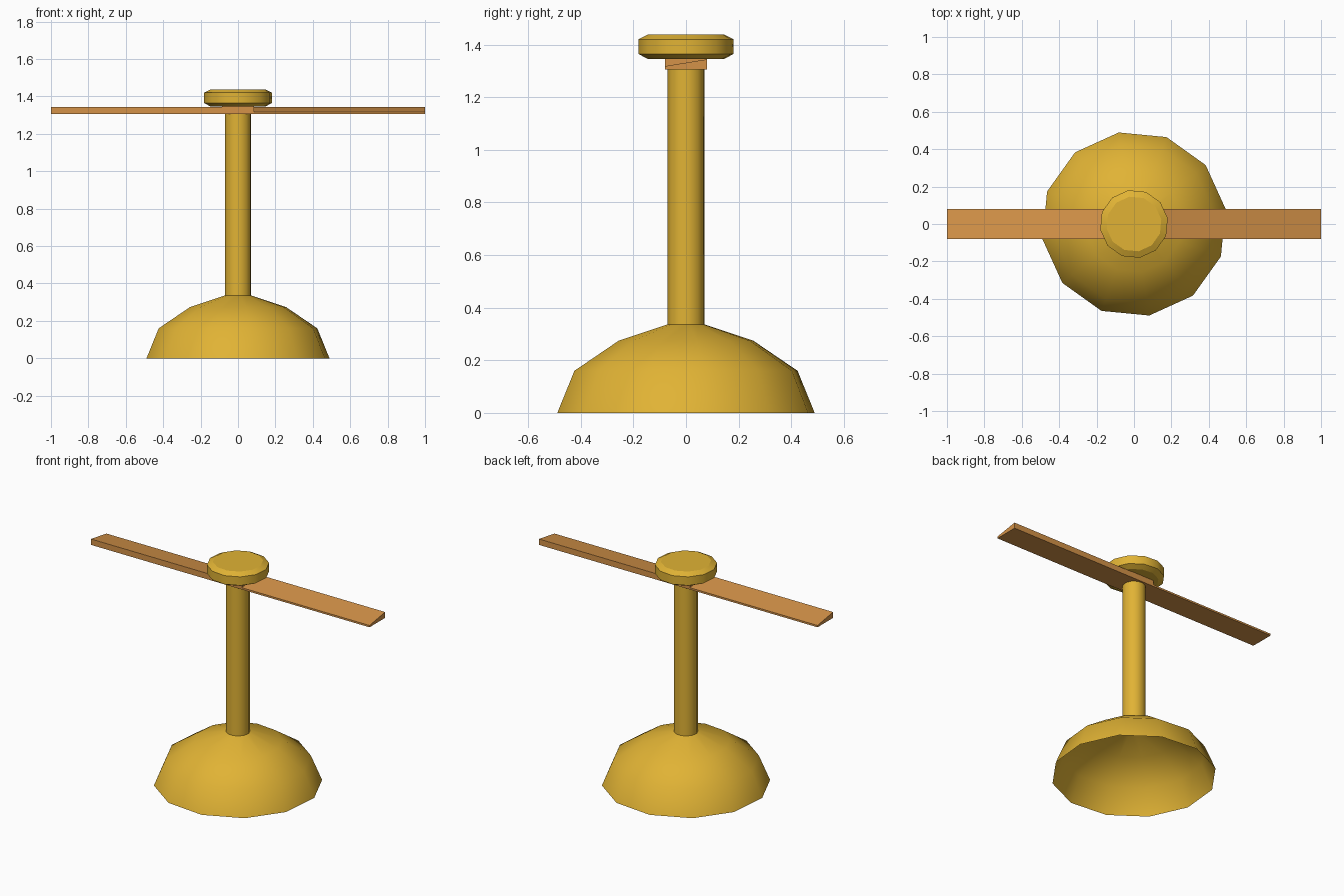
import bpy, bmesh, math

if "Cube" in bpy.data.objects:
    bpy.data.objects.remove(bpy.data.objects["Cube"])

SIDES = 12
OFFSET = math.radians(9.5)


def material(name, colour):
    m = bpy.data.materials.new(name)
    m.diffuse_color = (*colour, 1)
    m.use_nodes = True
    m.node_tree.nodes["Principled BSDF"].inputs["Base Color"].default_value = m.diffuse_color
    return m


gold = material("gold", (0.75, 0.45, 0.035))
orange = material("orange wood", (0.66, 0.29, 0.065))


def finish(bm, name, mat):
    bmesh.ops.recalc_face_normals(bm, faces=bm.faces)
    mesh = bpy.data.meshes.new(name)
    bm.to_mesh(mesh)
    bm.free()
    mesh.materials.append(mat)
    obj = bpy.data.objects.new(name, mesh)
    bpy.context.collection.objects.link(obj)
    return obj


def lathe(name, profile, mat, capped, sharp=40):
    """Turn (radius, z) points into a 12-sided form with smooth sides."""
    bm = bmesh.new()
    rings = []
    for r, z in profile:
        angles = [OFFSET + i * math.tau / SIDES for i in range(SIDES)]
        rings.append([bm.verts.new((r * math.cos(a), r * math.sin(a), z)) for a in angles])
    for low, high in zip(rings, rings[1:]):
        for i in range(SIDES):
            j = (i + 1) % SIDES
            bm.faces.new((low[i], low[j], high[j], high[i])).smooth = True
    if capped:
        bm.faces.new(rings[0][::-1])
        bm.faces.new(rings[-1])
    bm.normal_update()
    for e in bm.edges:
        e.smooth = len(e.link_faces) == 2 and e.calc_face_angle() < math.radians(sharp)
    return finish(bm, name, mat)


def bar(name, x0, x1, front_top, back_top):
    """Bar along x with a flat underside and a top that may slope in y."""
    bm = bmesh.new()
    section = [(-0.08, 1.306), (0.08, 1.306), (0.08, back_top), (-0.08, front_top)]
    a, b = [[bm.verts.new((x, y, z)) for y, z in section] for x in (x0, x1)]
    bm.faces.new(a)
    bm.faces.new(b[::-1])
    for i in range(4):
        j = (i + 1) % 4
        bm.faces.new((a[i], b[i], b[j], a[j]))
    return finish(bm, name, orange)


# Hollow domed base, open underneath
lathe("dome_base", [(0.496, 0), (0.43, 0.16), (0.26, 0.274), (0.072, 0.336)], gold, False)

# Upright shaft
lathe("shaft", [(0.071, 0.334), (0.071, 1.308)], gold, True)

# Round bevelled cap above the blades
lathe("top_cap", [(0.148, 1.346), (0.183, 1.364), (0.183, 1.42), (0.148, 1.438)], gold, True)

# Rotor: square centre with two wedge blades pitched opposite ways
THIN, THICK = 1.318, 1.344
bar("rotor_centre", -0.085, 0.085, 1.346, 1.346)
bar("right_blade", 0.085, 1.0, THIN, THICK)
bar("left_blade", -1.0, -0.085, THICK, THIN)
